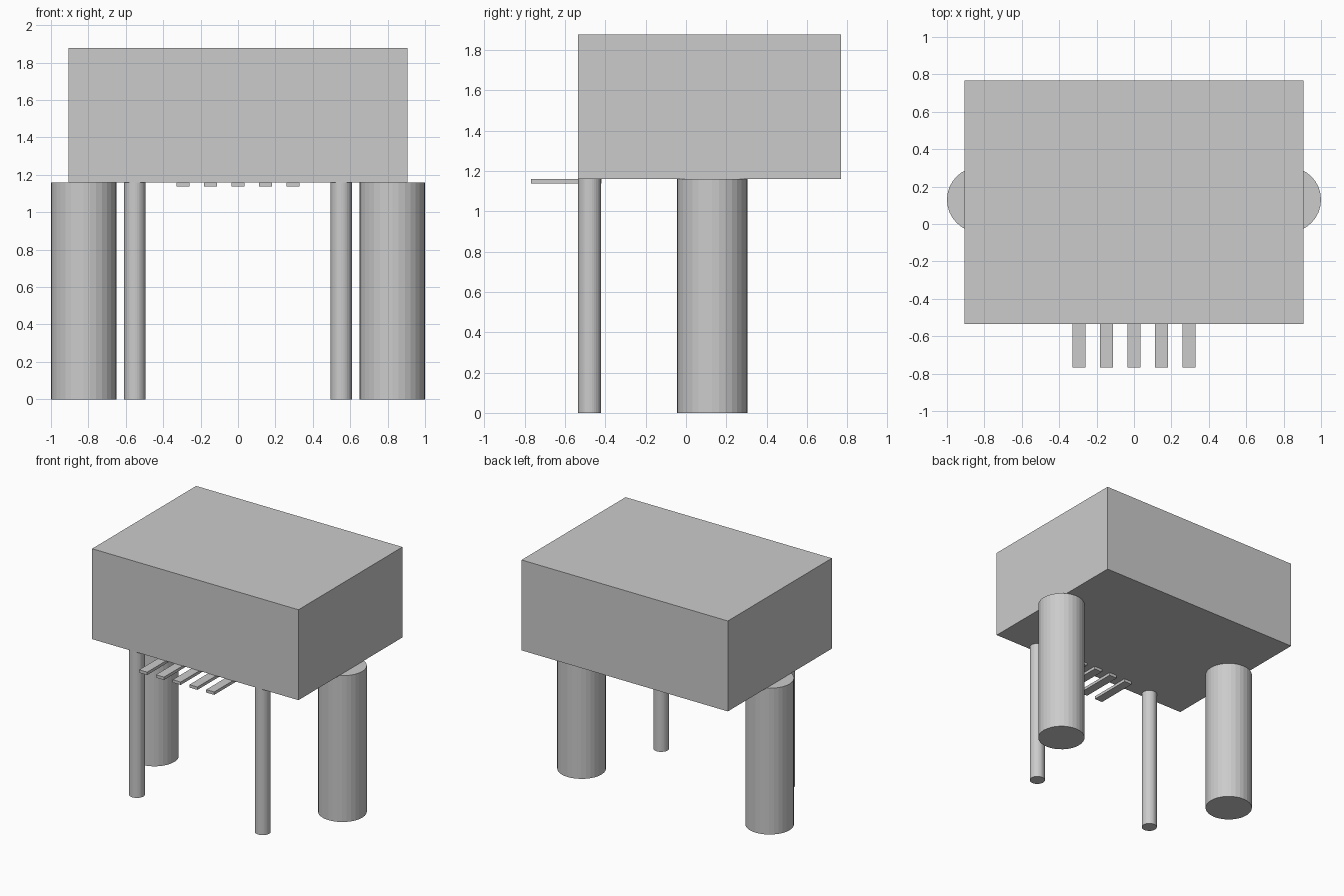
import bpy

if "Cube" in bpy.data.objects:
    bpy.data.objects.remove(bpy.data.objects["Cube"], do_unlink=True)

# Single plain grey for every part
grey = bpy.data.materials.new("plain_grey")
grey.use_nodes = True
colour = (0.6, 0.6, 0.6, 1)
grey.diffuse_color = colour
grey.node_tree.nodes["Principled BSDF"].inputs["Base Color"].default_value = colour

BASE = 1.16  # underside of the body


def finish(name):
    obj = bpy.context.object
    obj.name = obj.data.name = name
    obj.data.materials.append(grey)
    return obj


def box(name, low, high):
    centre = [(a + b) / 2 for a, b in zip(low, high)]
    bpy.ops.mesh.primitive_cube_add(size=1, location=centre)
    obj = finish(name)
    obj.scale = [b - a for a, b in zip(low, high)]
    bpy.ops.object.transform_apply(location=False, rotation=False, scale=True)


def leg(name, x, y, radius):
    bpy.ops.mesh.primitive_cylinder_add(
        vertices=32, radius=radius, depth=BASE, location=(x, y, BASE / 2))
    finish(name)


# Main block
box("body", (-0.905, -0.535, BASE), (0.905, 0.768, 1.877))

# Thick rear legs and thin front legs, mirrored left and right
for side, sign in (("left", 1), ("right", -1)):
    leg(side + "_rear_leg", sign * 0.825, 0.13, 0.175)
    leg(side + "_front_leg", sign * 0.552, -0.478, 0.057)

# Row of flat prongs reaching out from under the front edge
for i in range(5):
    x = (i - 2) * 0.147
    box(f"prong_{i + 1}", (x - 0.035, -0.768, BASE - 0.023), (x + 0.035, -0.42, BASE))
